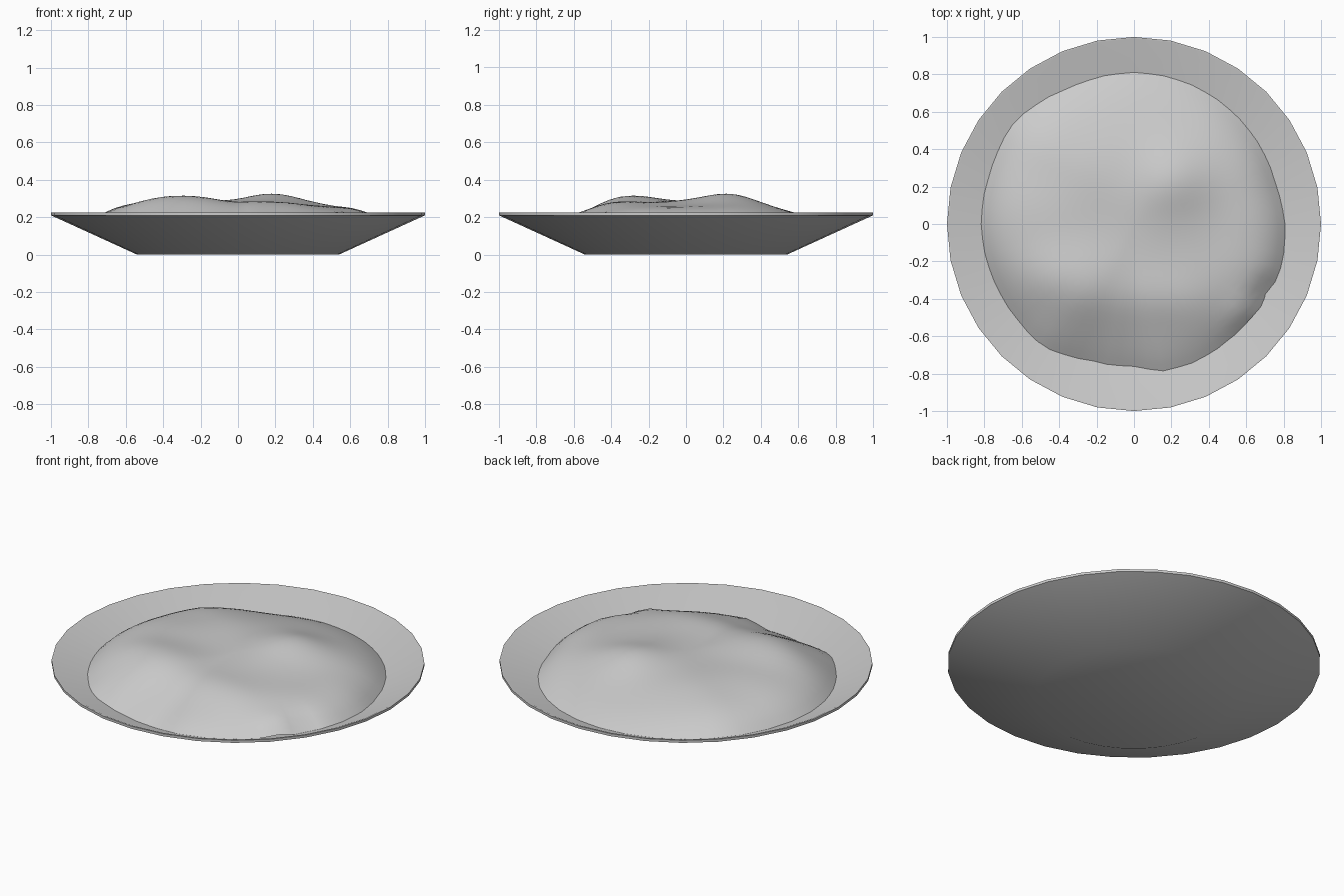
import bpy, bmesh, math
from mathutils import Vector, noise

if "Cube" in bpy.data.objects:
    bpy.data.objects.remove(bpy.data.objects["Cube"])

grey = bpy.data.materials.new("plain_grey")
grey.diffuse_color = (0.6, 0.6, 0.6, 1)
grey.use_nodes = True
grey.node_tree.nodes["Principled BSDF"].inputs["Base Color"].default_value = grey.diffuse_color


def make_object(name, bm, angle):
    bmesh.ops.recalc_face_normals(bm, faces=bm.faces)
    mesh = bpy.data.meshes.new(name)
    bm.to_mesh(mesh)
    bm.free()
    mesh.materials.append(grey)
    ob = bpy.data.objects.new(name, mesh)
    bpy.context.collection.objects.link(ob)
    bpy.ops.object.select_all(action='DESELECT')
    ob.select_set(True)
    bpy.context.view_layer.objects.active = ob
    bpy.ops.object.shade_smooth_by_angle(angle=math.radians(angle))
    return ob


def bridge(bm, a, b):
    n = len(a)
    for i in range(n):
        j = (i + 1) % n
        bm.faces.new((a[i], a[j], b[j], b[i]))


# Shallow dish: closed lathe with flat base, sloped wall, thin rim and inner wall
def make_dish():
    bm = bmesh.new()
    n = 32
    profile = [(0.54, 0.0), (1.0, 0.21), (1.0, 0.225), (0.99, 0.225), (0.54, 0.02)]
    rings = []
    for r, z in profile:
        rings.append([bm.verts.new((r * math.cos(math.tau * i / n),
                                    r * math.sin(math.tau * i / n), z)) for i in range(n)])
    for a, b in zip(rings, rings[1:]):
        bridge(bm, a, b)
    bm.faces.new(rings[0])
    bm.faces.new(rings[-1])
    return make_object("dish", bm, 30)


# Outline of the filling: (angle in degrees, radius)
OUTLINE = [(0, .81), (15, .79), (45, .80), (70, .81), (90, .815), (115, .81),
           (140, .845), (160, .82), (180, .82), (205, .81), (222, .81), (233, .82),
           (252, .77), (270, .765), (281, .805), (294, .81), (318, .80),
           (341, .825), (360, .81)]


def outline_radius(deg):
    for (a0, r0), (a1, r1) in zip(OUTLINE, OUTLINE[1:]):
        if a0 <= deg <= a1:
            return r0 + (r1 - r0) * (deg - a0) / (a1 - a0)


def bump(x, y, cx, cy, sx, sy, h):
    return h * math.exp(-((x - cx) / sx) ** 2 - ((y - cy) / sy) ** 2)


def surface(x, y, t, ang, edge):
    p = 2.6 + 3.6 * math.cos(ang) ** 2
    top = 0.283
    top += bump(x, y, 0.20, 0.22, 0.22, 0.20, 0.046)     # main peak
    top += bump(x, y, -0.38, -0.32, 0.30, 0.20, 0.038)   # low front ridge
    top += bump(x, y, 0.05, -0.42, 0.30, 0.15, 0.022)
    top -= bump(x, y, 0.50, 0.0, 0.25, 0.35, 0.018)      # sunken right side
    top += 0.007 * noise.noise(Vector((x * 3.5, y * 3.5, 0.3)))
    z = edge + (top - edge) * (1 - t ** p)
    z += bump(x, y, 0.58, -0.47, 0.09, 0.09, 0.025)      # folded edge
    z -= bump(x, y, 0.69, -0.36, 0.06, 0.05, 0.025)
    return z


# Lumpy filling resting on the dish wall
def make_filling():
    bm = bmesh.new()
    n, m = 64, 20
    rings = []
    for k in range(1, m + 1):
        t = k / m
        ring = []
        for i in range(n):
            deg = 360 * i / n
            a = math.radians(deg)
            rad = outline_radius(deg)
            x, y = t * rad * math.cos(a), t * rad * math.sin(a)
            edge = 0.02 + (rad - 0.54) * 0.4556 - 0.004
            ring.append(bm.verts.new((x, y, surface(x, y, t, a, edge))))
        rings.append(ring)
    centre = bm.verts.new((0, 0, surface(0, 0, 0, 0, 0.14)))
    for i in range(n):
        bm.faces.new((centre, rings[0][i], rings[0][(i + 1) % n]))
    for a, b in zip(rings, rings[1:]):
        bridge(bm, a, b)
    ob = make_object("filling", bm, 60)
    # make sure the open cap faces upward
    if sum(p.normal.z for p in ob.data.polygons) < 0:
        ob.data.flip_normals()
    return ob


make_dish()
make_filling()
